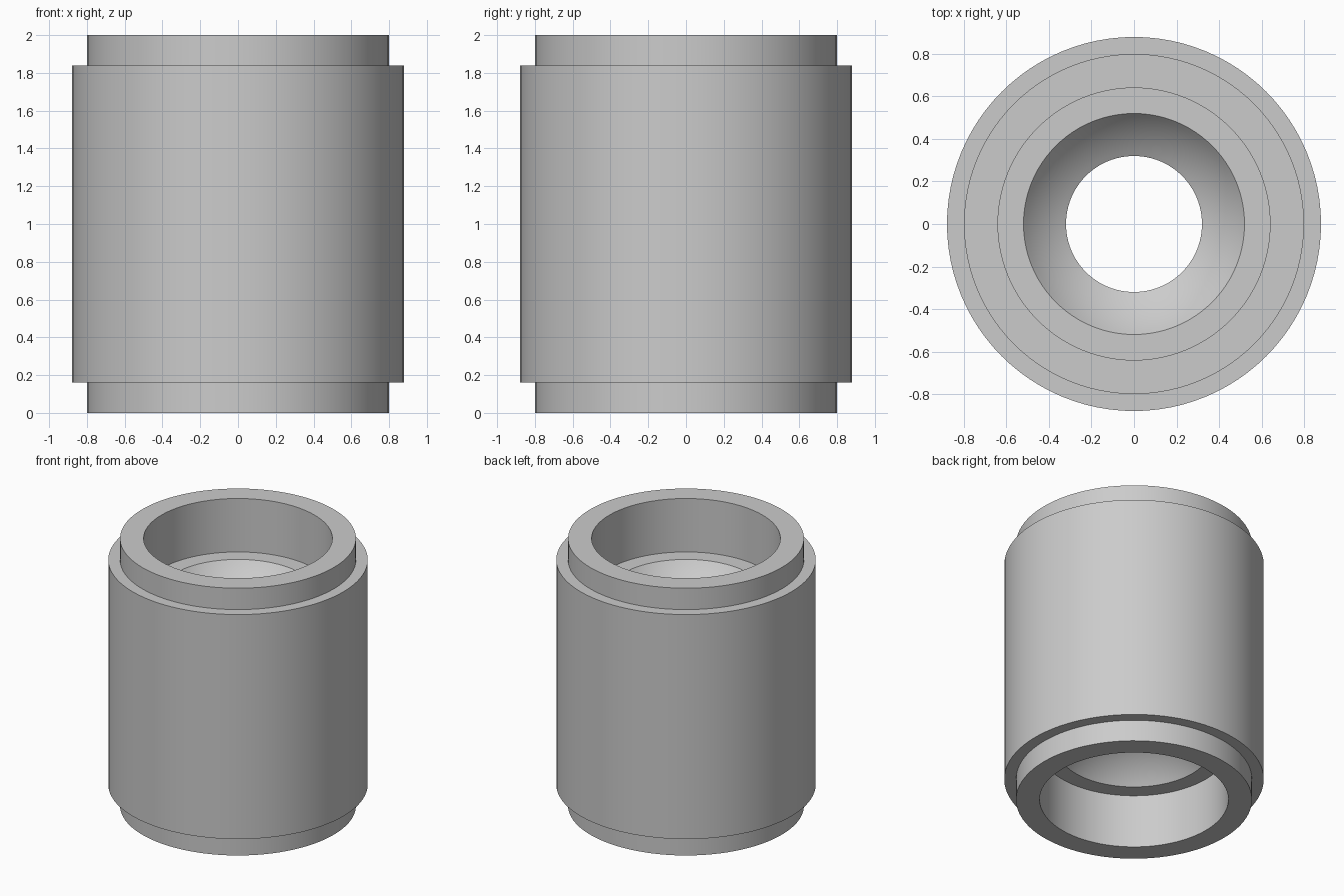
import bpy, bmesh, math

if "Cube" in bpy.data.objects:
    bpy.data.objects.remove(bpy.data.objects["Cube"])

SIDES = 96      # segments around the axis
MID = 1.0       # mirror plane height

# Upper half of the closed section, (radius, height), from the outer wall inwards
half = [(0.88, 1.84), (0.80, 1.84), (0.80, 2.0), (0.64, 2.0), (0.64, 1.6)]

# Spherical seat between the counterbore ledge and the narrow throat
CENTRE_Z = 2.0
RADIUS = math.hypot(0.52, 0.4)
a0, a1 = math.asin(0.52 / RADIUS), math.asin(0.32 / RADIUS)
STEPS = 10
for i in range(STEPS + 1):
    a = a0 + (a1 - a0) * i / STEPS
    half.append((RADIUS * math.sin(a), CENTRE_Z - RADIUS * math.cos(a)))

# Mirror the half section to close the loop
profile = half + [(r, 2 * MID - z) for r, z in reversed(half)]

# Revolve the section
bm = bmesh.new()
rings = []
for s in range(SIDES):
    t = 2 * math.pi * s / SIDES
    rings.append([bm.verts.new((r * math.cos(t), r * math.sin(t), z)) for r, z in profile])
n = len(profile)
for s in range(SIDES):
    a, b = rings[s], rings[(s + 1) % SIDES]
    for i in range(n):
        j = (i + 1) % n
        bm.faces.new((a[i], a[j], b[j], b[i]))
bmesh.ops.recalc_face_normals(bm, faces=bm.faces)

mesh = bpy.data.meshes.new("stepped_sleeve")
bm.to_mesh(mesh)
bm.free()
sleeve = bpy.data.objects.new("stepped_sleeve", mesh)
bpy.context.collection.objects.link(sleeve)

# Plain grey finish
grey = bpy.data.materials.new("light_grey")
grey.diffuse_color = (0.6, 0.6, 0.6, 1)
grey.use_nodes = True
grey.node_tree.nodes["Principled BSDF"].inputs["Base Color"].default_value = grey.diffuse_color
mesh.materials.append(grey)

# Smooth round walls with crisp steps
bpy.context.view_layer.objects.active = sleeve
sleeve.select_set(True)
bpy.ops.object.shade_smooth_by_angle(angle=math.radians(30))
